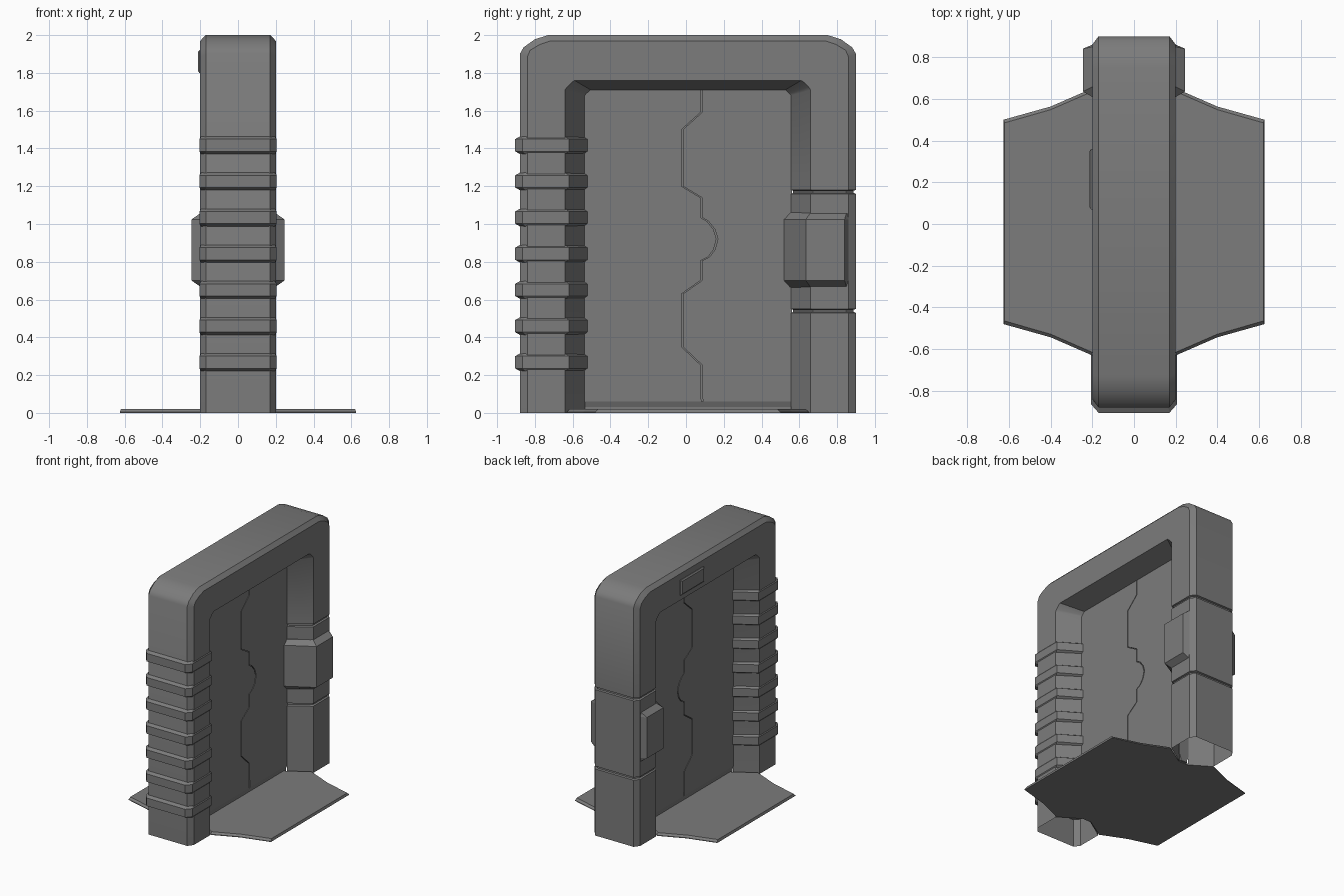
import bpy, bmesh, math

if "Cube" in bpy.data.objects:
    bpy.data.objects.remove(bpy.data.objects["Cube"])

grey = bpy.data.materials.new("dark grey metal")
grey.diffuse_color = (0.2, 0.2, 0.2, 1)
grey.use_nodes = True
grey.node_tree.nodes["Principled BSDF"].inputs["Base Color"].default_value = grey.diffuse_color
CY = 0.01  # middle of the frame along y


def finish(name, bm, smooth=False):
    bmesh.ops.recalc_face_normals(bm, faces=bm.faces)
    me = bpy.data.meshes.new(name)
    bm.to_mesh(me)
    bm.free()
    me.materials.append(grey)
    ob = bpy.data.objects.new(name, me)
    bpy.context.collection.objects.link(ob)
    if smooth:
        bpy.ops.object.select_all(action='DESELECT')
        ob.select_set(True)
        bpy.context.view_layer.objects.active = ob
        bpy.ops.object.shade_smooth_by_angle(angle=math.radians(32))
    return ob


def loft(name, loops, closed=True, caps=True, smooth=False):
    """Skin a list of point loops that share one point count."""
    bm = bmesh.new()
    rings = [[bm.verts.new(p) for p in loop] for loop in loops]
    n = len(rings[0])
    for a, b in zip(rings, rings[1:]):
        for i in range(n if closed else n - 1):
            j = (i + 1) % n
            bm.faces.new((a[i], a[j], b[j], b[i]))
    if caps:
        bm.faces.new(rings[0])
        bm.faces.new(rings[-1])
    return finish(name, bm, smooth)


def both_sides(half, z):
    """Mirror an (x, y) half outline across x = 0 at height z."""
    return [(x, y, z) for x, y in half] + [(-x, y, z) for x, y in reversed(half)]


# Arch frame: an eight-point section swept up one post, over the top and down
def section(points, d=0.0):
    (oy, oz), (fy, fz), (iy, iz), (ry, rz) = points
    s = 1 if oy > 0 else -1
    half = [(0.04 - d * 0.5, ry + s * d, rz), (0.2 - d, iy + s * d, iz),
            (0.2 - d, fy - s * d, fz), (0.17 - d, oy - s * d, oz)]
    half = [(x, y + CY, z) for x, y, z in half]
    return half + [(-x, y, z) for x, y, z in reversed(half)]


def leg(z, side, d=0.0):
    return section([(side * y, z) for y in (0.89, 0.85, 0.65, 0.545)], d)


corner = [[(0.89, 1.90), (0.85, 1.885), (0.65, 1.71), (0.545, 1.68)],
          [(0.87, 1.935), (0.835, 1.92), (0.64, 1.725), (0.537, 1.69)],
          [(0.81, 1.978), (0.785, 1.95), (0.615, 1.75), (0.525, 1.70)],
          [(0.74, 2.0), (0.725, 1.97), (0.60, 1.76), (0.515, 1.71)]]
frame = [leg(0, -1)]
frame += [section([(-y, z) for y, z in c]) for c in corner]
frame += [section(c) for c in reversed(corner)]
for mid in (1.17, 0.54):  # two grooves round the rear post
    frame += [leg(mid + dz, 1, d) for dz, d in
              ((0.011, 0), (0.006, 0.012), (-0.006, 0.012), (-0.011, 0))]
frame.append(leg(0, 1))
loft("arch_frame", frame, closed=False, caps=False, smooth=True)

# Ribs wrapped round the front post
post = [(0.03, -0.535), (0.195, -0.64), (0.195, -0.85), (0.165, -0.88)]
rib = [(0.03, -0.515), (0.205, -0.62), (0.205, -0.865), (0.17, -0.905)]
for k in range(7):
    z = 0.268 + k * 0.1915
    loft("post_rib", [both_sides(post, z - 0.046), both_sides(rib, z - 0.032),
                      both_sides(rib, z + 0.032), both_sides(post, z + 0.046)])

# Lock housing on the rear post
root = [(0.03, 0.545), (0.195, 0.66), (0.195, 0.85), (0.19, 0.862)]
box = [(0.03, 0.513), (0.245, 0.635), (0.245, 0.84), (0.195, 0.862)]
loft("lock_housing", [both_sides(root, 0.665), both_sides(box, 0.70),
                      both_sides(box, 1.025), both_sides(root, 1.06)])

# Two door leaves that meet along a notched seam
upper = [(0.08, 1.72), (0.08, 1.59), (-0.02, 1.50), (-0.02, 1.20), (0.08, 1.14),
         (0.08, 1.035), (0.115, 1.015), (0.15, 0.97), (0.165, 0.92)]
lower = [(0.15, 0.865), (0.12, 0.825), (0.08, 0.805), (0.08, 0.70), (-0.02, 0.63),
         (-0.02, 0.35), (0.08, 0.255), (0.085, 0.06)]
seam = upper + lower
for name, side in (("front_door_leaf", -1), ("rear_door_leaf", 1)):
    edge = CY + side * 0.55
    outline = [(y + side * 0.004, z) for y, z in seam] + [(edge, 0.06), (edge, 1.72)]
    loft(name, [[(x, y, z) for y, z in outline] for x in (-0.042, 0.042)])

# Core behind the seam, and the undercut foot of the door
loft("door_core", [[(x, CY + y, z) for y, z in
                    ((-0.55, 0.01), (0.55, 0.01), (0.55, 1.72), (-0.55, 1.72))]
                   for x in (-0.03, 0.03)])
loft("door_foot", [[(x, CY - 0.55, z), (-x, CY - 0.55, z),
                    (-x, CY + 0.55, z), (x, CY + 0.55, z)]
                   for x, z in ((0.022, 0.01), (0.042, 0.06))])

# Flared floor plate with sloping edges, necked between the posts
def plate(z, inset):
    quarter = [(0.625 - inset / 3, 0.49 - inset), (0.40, 0.553 - inset),
               (0.20, 0.64 - inset), (0.04, 0.54 - inset)]
    rear = [(x, CY + y, z) for x, y in quarter] + \
           [(-x, CY + y, z) for x, y in reversed(quarter)]
    return rear + [(x, 2 * CY - y, z) for x, y, z in reversed(rear)]


loft("floor_plate", [plate(0, 0), plate(0.005, 0), plate(0.02, 0.015)])

# Small raised panel on the left of the lintel
def panel(x, m):
    return [(x, 0.07 + m, 1.80 + m), (x, 0.36 - m, 1.80 + m),
            (x, 0.36 - m, 1.92 - m), (x, 0.07 + m, 1.92 - m)]


loft("lintel_panel", [panel(-0.19, 0), panel(-0.205, 0), panel(-0.213, 0.01)])
